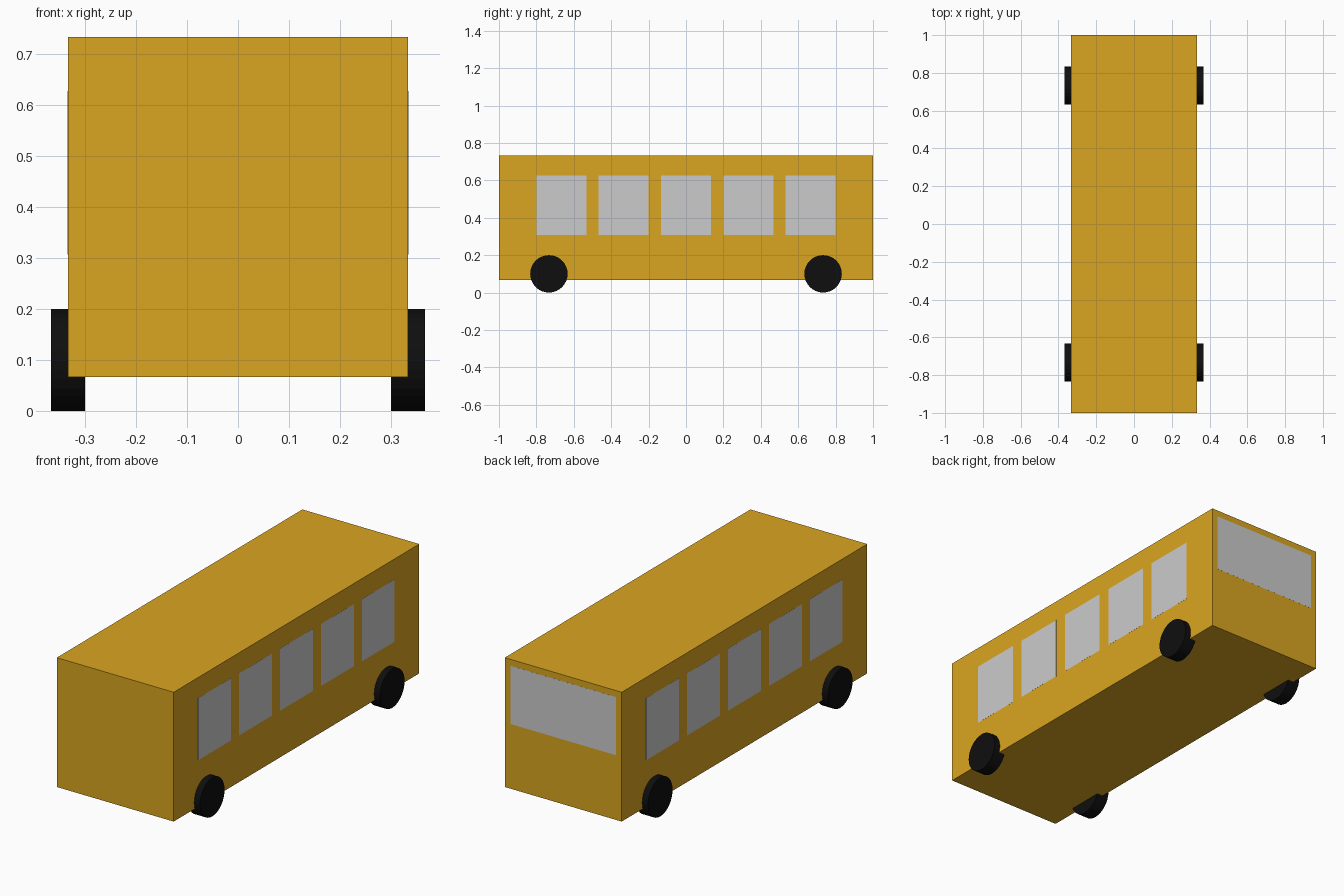
import bpy
from math import pi

if "Cube" in bpy.data.objects:
    bpy.data.objects.remove(bpy.data.objects["Cube"])


def material(name, color):
    mat = bpy.data.materials.new(name)
    mat.diffuse_color = (*color, 1)
    mat.use_nodes = True
    mat.node_tree.nodes["Principled BSDF"].inputs["Base Color"].default_value = mat.diffuse_color
    return mat


yellow = material("yellow_paint", (0.701, 0.376, 0.0144))
black = material("black_rubber", (0.0045, 0.0045, 0.0045))


def box(name, center, size, mat=None):
    bpy.ops.mesh.primitive_cube_add(size=1, location=center)
    obj = bpy.context.object
    obj.name = name
    obj.scale = size
    bpy.ops.object.transform_apply(location=False, rotation=False, scale=True)
    if mat:
        obj.data.materials.append(mat)
    return obj


# Bus body
box("body", (0, 0, 0.4), (0.6667, 2, 0.6667), yellow)

# Wide window on the +y end, almost flush with the body
box("windscreen", (0, 0.9903, 0.55), (0.6, 0.02, 0.3))

for side, sx in (("right", 1), ("left", -1)):
    # Row of five side windows, almost flush with the body
    for i in range(5):
        box(f"{side}_window_{i + 1}", (sx * 0.32365, (i - 2) / 3, 0.467),
            (0.02, 0.267, 0.32))
    # Wheels partly sunk into the body
    for end, y in (("front", -0.733), ("back", 0.733)):
        bpy.ops.mesh.primitive_cylinder_add(
            vertices=32, radius=0.1, depth=0.0667,
            location=(sx * 0.3333, y, 0.1), rotation=(0, pi / 2, 0))
        wheel = bpy.context.object
        wheel.name = f"{end}_{side}_wheel"
        wheel.data.materials.append(black)
